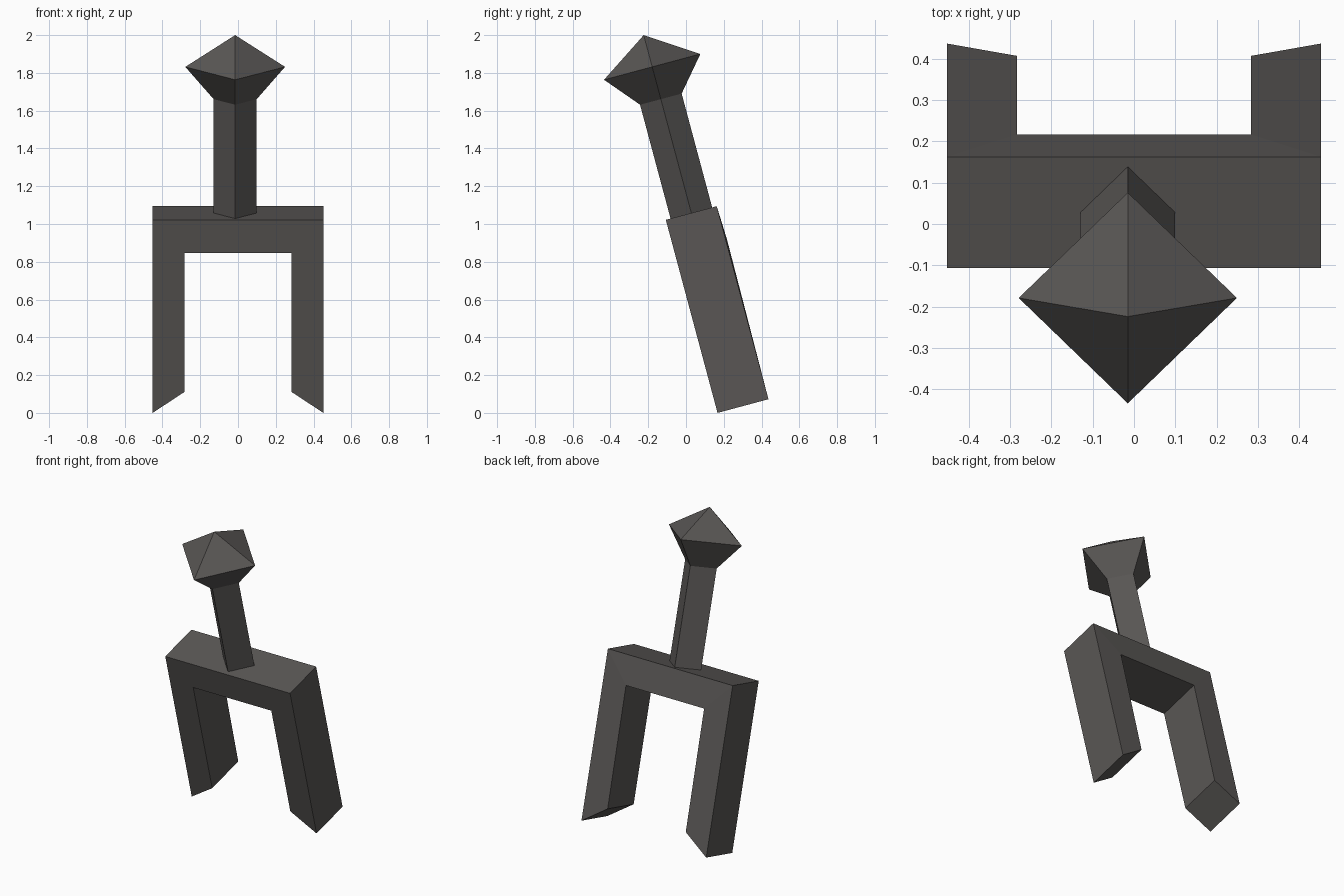
import bpy, bmesh, math
from mathutils import Matrix

if "Cube" in bpy.data.objects:
    bpy.data.objects.remove(bpy.data.objects["Cube"])

# Whole model leans back by 15 degrees about its front bottom edge
LEAN = Matrix.Translation((0, 0.167, 0)) @ Matrix.Rotation(math.radians(15), 4, 'X')

metal = bpy.data.materials.new("dark_grey_metal")
metal.diffuse_color = (0.1, 0.094, 0.09, 1)
metal.use_nodes = True
metal.node_tree.nodes["Principled BSDF"].inputs["Base Color"].default_value = metal.diffuse_color


def finish(name, bm):
    bmesh.ops.recalc_face_normals(bm, faces=bm.faces)
    bm.transform(LEAN)
    mesh = bpy.data.meshes.new(name)
    bm.to_mesh(mesh)
    bm.free()
    mesh.materials.append(metal)
    obj = bpy.data.objects.new(name, mesh)
    bpy.context.collection.objects.link(obj)
    return obj


# Two-pronged fork: mirrored outline, legs with slanted tips
DEPTH, BULGE = 0.279, 0.007
half = [(0.452, 0.0), (0.283, 0.115), (0.283, 0.875), (0.452, 1.058)]
bm = bmesh.new()
sides = []
for side in (1, -1):
    front = [bm.verts.new((side * x, 0, z)) for x, z in half]
    back = [bm.verts.new((side * x, DEPTH + (BULGE if i == 2 else 0), z))
            for i, (x, z) in enumerate(half)]
    bm.faces.new(front)
    bm.faces.new(back)
    # tip, inner side and outer side of the leg
    for i, j in ((0, 1), (1, 2), (3, 0)):
        bm.faces.new((front[i], front[j], back[j], back[i]))
    sides.append((front, back))
# crossbar: front, back, underside and top
(rf, rb), (lf, lb) = sides
for ring in ((rf[2], rf[3], lf[3], lf[2]), (rb[2], rb[3], lb[3], lb[2]),
             (rf[2], lf[2], lb[2], rb[2]), (rf[3], lf[3], lb[3], rb[3])):
    bm.faces.new(ring)
finish("fork", bm)

# Diamond-section shaft flaring into a pointed head
CX, CY = -0.015, 0.14
bm = bmesh.new()
rings = []
for z, r in ((1.058, 0.114), (1.682, 0.114), (1.859, 0.264)):
    rings.append([bm.verts.new((CX + r * math.cos(k * math.pi / 2),
                                CY + r * math.sin(k * math.pi / 2), z))
                  for k in range(4)])
apex = bm.verts.new((CX, CY, 2.033))
for k in range(4):
    n = (k + 1) % 4
    for a, b in zip(rings, rings[1:]):
        bm.faces.new((a[k], a[n], b[n], b[k]))
    bm.faces.new((rings[-1][k], rings[-1][n], apex))
finish("shaft_and_pointed_head", bm)
